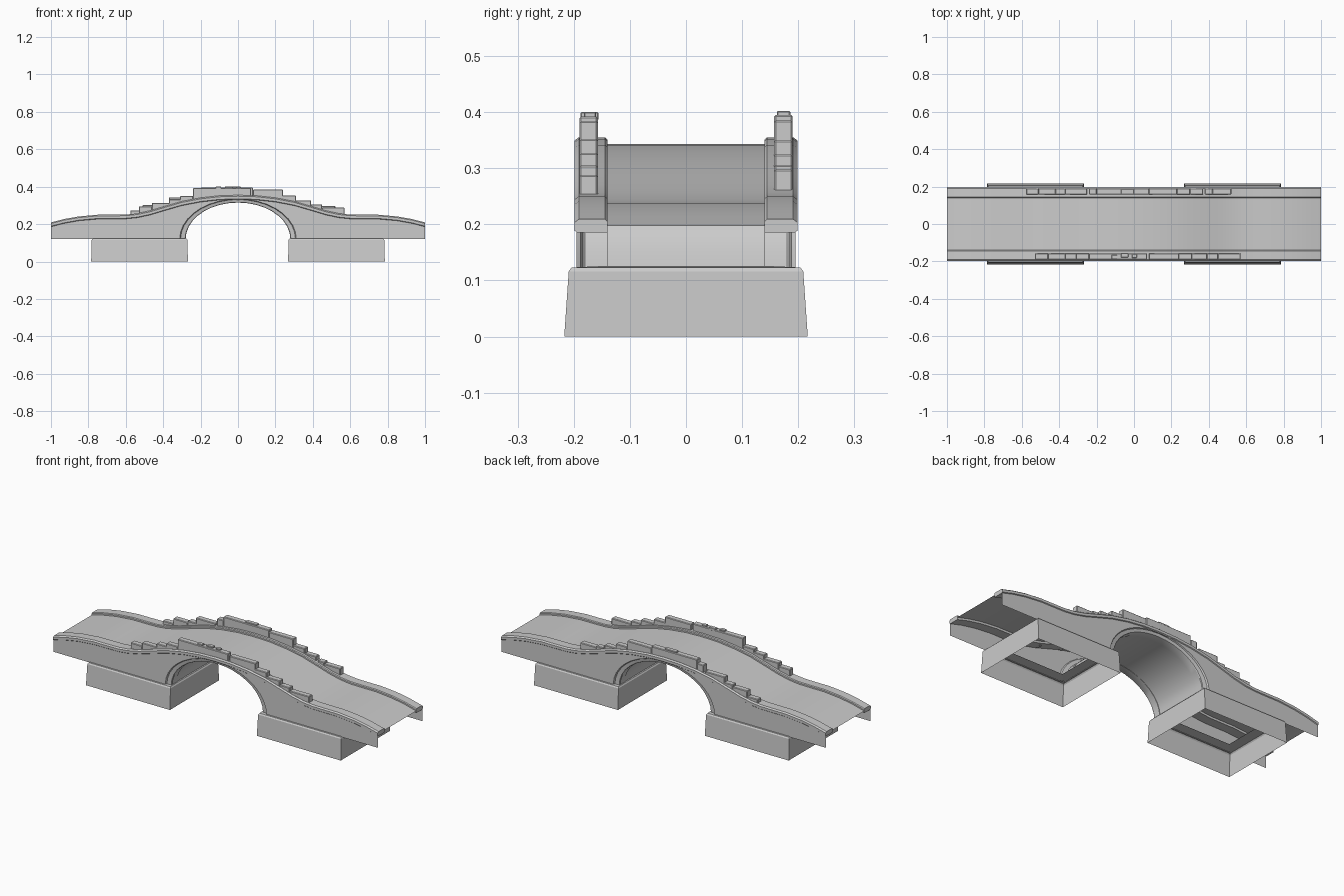
import bpy, bmesh, math

cube = bpy.data.objects.get("Cube")
if cube:
    bpy.data.objects.remove(cube, do_unlink=True)

stone = bpy.data.materials.new("light_grey_stone")
stone.use_nodes = True
COLOUR = (0.6, 0.6, 0.6, 1)
stone.diffuse_color = COLOUR
stone.node_tree.nodes["Principled BSDF"].inputs["Base Color"].default_value = COLOUR

SPRING = 0.12   # height of the arch springing and wall foot
WALL_Y = 0.195
STEPS = 18      # arch segments

# Half profile of the parapet top, from the crown to the end
PROFILE = [(0, .355), (.1, .352), (.2, .341), (.3, .322), (.4, .293), (.47, .272),
           (.54, .257), (.6, .251), (.68, .25), (.75, .25), (.85, .241), (.93, .227), (1, .209)]


def top_z(x):
    x = abs(x)
    for (x0, z0), (x1, z1) in zip(PROFILE, PROFILE[1:]):
        if x <= x1:
            return z0 + (z1 - z0) * (x - x0) / (x1 - x0)
    return PROFILE[-1][1]


def arch_point(angle, offset):
    return ((0.28 + offset) * math.cos(angle),
            SPRING + (0.195 + 0.6 * offset) * math.sin(angle))


def finish(name, bm, smooth=True):
    bmesh.ops.recalc_face_normals(bm, faces=bm.faces)
    mesh = bpy.data.meshes.new(name)
    bm.to_mesh(mesh)
    bm.free()
    mesh.materials.append(stone)
    ob = bpy.data.objects.new(name, mesh)
    bpy.context.collection.objects.link(ob)
    if smooth:
        bpy.ops.object.select_all(action='DESELECT')
        ob.select_set(True)
        bpy.context.view_layer.objects.active = ob
        bpy.ops.object.shade_smooth_by_angle(angle=math.radians(30))
    return ob


def loft(name, rows, closed=False, caps=False, smooth=True):
    """Join rows of points into a skin."""
    bm = bmesh.new()
    rings = [[bm.verts.new(p) for p in row] for row in rows]
    n = len(rings[0])
    for a, b in zip(rings, rings[1:]):
        for i in range(n if closed else n - 1):
            j = (i + 1) % n
            bm.faces.new((a[i], a[j], b[j], b[i]))
    if caps:
        bm.faces.new(rings[0])
        bm.faces.new(rings[-1])
    return finish(name, bm, smooth)


def box(name, x0, x1, y0, y1, z0, z1, bevel=0.003):
    bm = bmesh.new()
    bmesh.ops.create_cube(bm, size=1)
    for v in bm.verts:
        v.co = ((x0 + x1) / 2 + v.co.x * (x1 - x0),
                (y0 + y1) / 2 + v.co.y * (y1 - y0),
                (z0 + z1) / 2 + v.co.z * (z1 - z0))
    bmesh.ops.bevel(bm, geom=bm.edges[:], offset=bevel, segments=1, affect='EDGES')
    return finish(name, bm, False)


# Road deck, a thin sheet over the hump
half = [p[0] for p in PROFILE]
xs = [-x for x in reversed(half)] + half[1:]
loft("road_deck", [[(x, y, top_z(x) - 0.012) for y in (-0.145, 0.145)] for x in xs])

# Parapets and side walls
SECTION = [(.14, -.024), (.14, -.004), (.144, 0), (.191, 0),
           (.199, -.006), (.199, -.02), (.194, -.024)]
angles = [math.pi * i / STEPS for i in range(STEPS + 1)]
RING = 0.032
columns = [arch_point(a, RING) for a in reversed(angles)]
outer = [x for x in half if x > 0.32]
columns = [(-x, SPRING) for x in reversed(outer)] + columns + [(x, SPRING) for x in outer]
for side, label in ((-1, "front"), (1, "back")):
    loft(label + "_parapet",
         [[(x, side * y, top_z(x) + dz) for y, dz in SECTION] for x in xs],
         closed=True, caps=True)
    loft(label + "_wall",
         [[(x, side * WALL_Y, z), (x, side * WALL_Y, top_z(x) - 0.012)]
          for x, z in columns])

# Arch barrel with a recessed ring at each face
edge = [(WALL_Y, RING), (.188, .027), (.184, .003), (.18, 0), (.14, 0), (.14, .003)]
arch_section = edge + [(-y, o) for y, o in reversed(edge)]
loft("arch_barrel", [[(arch_point(a, o)[0], y, arch_point(a, o)[1])
                      for y, o in arch_section] for a in angles])

# Hollow, tapered footings, open below
for side, label in ((-1, "right"), (1, "left")):
    rings = []
    for x0, x1, y, z in ((.268, .785, .217, 0), (.27, .782, .209, .116),
                         (.275, .777, .204, .123), (.335, .72, .14, .126)):
        rings.append([(side * x0, -y, z), (side * x1, -y, z),
                      (side * x1, y, z), (side * x0, y, z)])
    loft(label + "_footing", rings, closed=True, smooth=False)

# Stepped coping stones: start, end, top
FRONT = [(-.53, -.46, .295), (-.46, -.34, .313), (-.37, -.3, .333), (-.31, -.24, .35),
         (-.24, .07, .392), (.08, .24, .384), (.23, .31, .352), (.3, .39, .327),
         (.39, .45, .305), (.45, .57, .288)]
BACK = [(-.575, -.51, .273), (-.51, -.42, .303), (-.42, -.36, .313), (-.37, -.25, .343),
        (-.24, -.2, .374), (-.2, .08, .395), (.08, .23, .385), (.23, .3, .35),
        (.3, .37, .325), (.38, .42, .306), (.42, .52, .298)]
for label, stones, y0, y1 in (("front", FRONT, -.19, -.157), ("back", BACK, .157, .19)):
    for i, (x0, x1, top) in enumerate(stones):
        low = min(top_z(x0), top_z(x1)) - 0.006
        box(f"{label}_coping_stone_{i + 1}", x0, x1, y0, y1, low, top)

# Loose chips on the crown
for i, (x, y, w) in enumerate(((-.12, -.178, .03), (-.07, -.168, .04), (-.01, -.172, .025))):
    box(f"loose_chip_{i + 1}", x, x + w, y - .01, y + .012, .385, .4, 0.002)
box("back_crown_chip", -.07, 0, .162, .186, .39, .402, 0.002)
